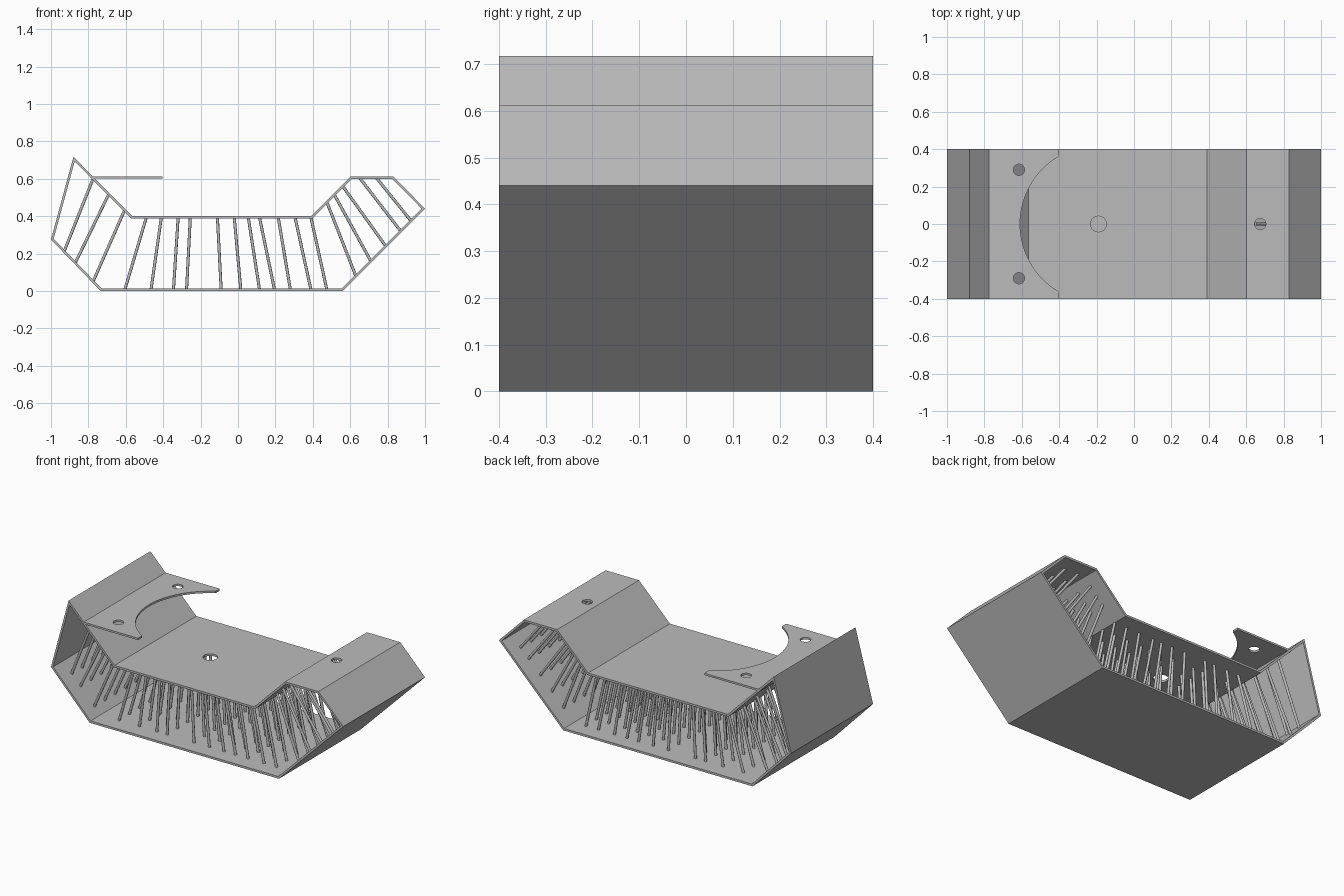
import bpy
import bmesh
import math
from mathutils import Vector

cube = bpy.data.objects.get("Cube")
if cube:
    bpy.data.objects.remove(cube, do_unlink=True)

HALF = 0.4      # half depth
WALL = 0.013    # sheet thickness

grey = bpy.data.materials.new("plain grey")
grey.use_nodes = True
grey.diffuse_color = (0.5, 0.5, 0.5, 1)
grey.node_tree.nodes["Principled BSDF"].inputs["Base Color"].default_value = grey.diffuse_color


def finish(name, bm):
    bmesh.ops.recalc_face_normals(bm, faces=bm.faces)
    mesh = bpy.data.meshes.new(name)
    bm.to_mesh(mesh)
    bm.free()
    mesh.materials.append(grey)
    obj = bpy.data.objects.new(name, mesh)
    bpy.context.collection.objects.link(obj)
    return obj


def inset(points, d):
    """Offset a counter-clockwise outline inwards with mitred corners."""
    out = []
    for i, p in enumerate(points):
        a = (p - points[i - 1]).normalized()
        b = (points[(i + 1) % len(points)] - p).normalized()
        na, nb = Vector((-a.y, a.x)), Vector((-b.y, b.x))
        out.append(p + (na + nb) * d / (1 + na.dot(nb)))
    return out


def drill(obj, name, x, y, z, radius):
    """Cut a vertical round hole through one sheet."""
    bm = bmesh.new()
    bmesh.ops.create_cone(bm, cap_ends=True, segments=32, radius1=radius,
                          radius2=radius, depth=0.06)
    cutter = finish(name, bm)
    cutter.location = (x, y, z)
    cutter.hide_render = True
    cutter.hide_viewport = True
    mod = obj.modifiers.new(name, 'BOOLEAN')
    mod.operation = 'DIFFERENCE'
    mod.solver = 'EXACT'
    mod.object = cutter


# Folded hollow shell, open at front and back
outline = [Vector(p) for p in (
    (-1, .275), (-.735, 0), (.56, 0), (1, .44), (.83, .612),
    (.602, .612), (.39, .4), (-.565, .4), (-.88, .717))]
bm = bmesh.new()
loops = [[bm.verts.new((p.x, y, p.y)) for p in pts]
         for pts, y in ((outline, -HALF), (outline, HALF),
                        (inset(outline, WALL), HALF), (inset(outline, WALL), -HALF))]
for k in range(4):
    a, b = loops[k], loops[(k + 1) % 4]
    for i in range(len(a)):
        j = (i + 1) % len(a)
        bm.faces.new((a[i], a[j], b[j], b[i]))
shell = finish("folded_shell", bm)
drill(shell, "deck_hole_cutter", -.19, 0, .395, .042)
drill(shell, "pod_hole_cutter", .675, 0, .605, .03)

# Bracket with a round bite centred above the deck hole
R = 0.419
end = math.asin(0.36 / R)
edge = [(-.785, HALF), (-.785, -HALF), (-.405, -HALF)]
for i in range(33):
    t = -end + 2 * end * i / 32
    edge.append((-.19 - R * math.cos(t), R * math.sin(t)))
edge.append((-.405, HALF))
bm = bmesh.new()
face = bm.faces.new([bm.verts.new((x, y, .6)) for x, y in edge])
top = bmesh.ops.extrude_face_region(bm, geom=[face])["geom"]
bmesh.ops.translate(bm, vec=(0, 0, .012),
                    verts=[v for v in top if isinstance(v, bmesh.types.BMVert)])
bracket = finish("bracket_plate", bm)
for side, y in (("left", .29), ("right", -.29)):
    drill(bracket, f"bracket_{side}_hole_cutter", -.615, y, .606, .03)

# Thin struts fanned between the lower and upper sheets, in rows
fan = [(-.93, .21, -.775, .6), (-.87, .15, -.69, .52), (-.775, .05, -.605, .435)]
fan += [(low, .007, up, .393) for low, up in (
    (-.605, -.49), (-.465, -.41), (-.345, -.32), (-.275, -.255),
    (.015, -.02), (-.09, -.11), (.115, .055), (.195, .115),
    (.28, .215), (.39, .305), (.475, .39))]
fan += [(.63, .08, .475, .475), (.71, .16, .515, .515), (.79, .24, .56, .56),
        (.87, .32, .65, .605), (.925, .375, .74, .605)]
bm = bmesh.new()
for x1, z1, x2, z2 in fan:
    axis = Vector((x2 - x1, 0, z2 - z1))
    turn = axis.to_track_quat('Z', 'Y').to_matrix().to_4x4()
    for row in range(-3, 4):
        turn.translation = ((x1 + x2) / 2, row * 0.1, (z1 + z2) / 2)
        bmesh.ops.create_cone(bm, cap_ends=True, segments=12, radius1=.008,
                              radius2=.008, depth=axis.length, matrix=turn)
struts = finish("struts", bm)
bpy.ops.object.select_all(action='DESELECT')
struts.select_set(True)
bpy.context.view_layer.objects.active = struts
bpy.ops.object.shade_smooth_by_angle(angle=math.radians(40))
